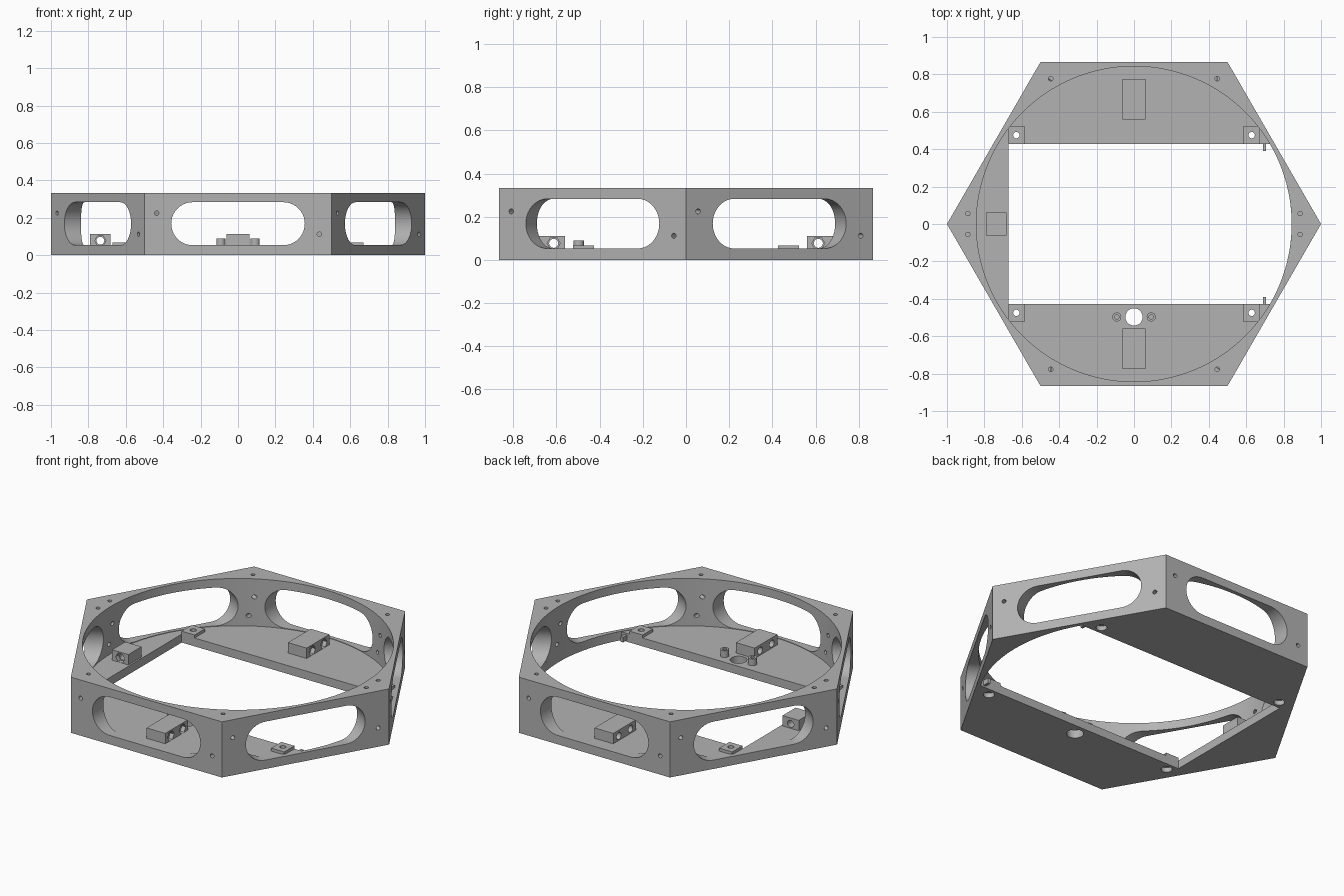
import bpy, bmesh, math
from mathutils import Matrix, Vector

cube = bpy.data.objects.get("Cube")
if cube:
    bpy.data.objects.remove(cube, do_unlink=True)

grey = bpy.data.materials.new("plain grey")
grey.use_nodes = True
grey.diffuse_color = (0.45, 0.45, 0.45, 1)
grey.node_tree.nodes["Principled BSDF"].inputs["Base Color"].default_value = grey.diffuse_color

HEIGHT, FLOOR, BORE, APOTHEM = 0.333, 0.05, 0.843, math.sqrt(3) / 2
OPEN_X, OPEN_Y = -0.672, 0.427


def arc(r, start, end, n, cx=0, cy=0):
    step = (end - start) / n
    return [(cx + r * math.cos(start + step * i), cy + r * math.sin(start + step * i))
            for i in range(n + 1)]


def circle(r, cx=0, cy=0, n=24):
    return arc(r, 0, math.tau, n, cx, cy)[:-1]


def rect(x0, x1, y0, y1):
    return [(x0, y0), (x1, y0), (x1, y1), (x0, y1)]


def prism(name, outline, z0, z1, frame=Matrix()):
    """Extrude a 2D outline between two heights of a local frame."""
    bm = bmesh.new()
    face = bm.faces.new([bm.verts.new((x, y, z0)) for x, y in outline])
    ext = bmesh.ops.extrude_face_region(bm, geom=[face])
    top = [v for v in ext["geom"] if isinstance(v, bmesh.types.BMVert)]
    bmesh.ops.translate(bm, verts=top, vec=(0, 0, z1 - z0))
    bmesh.ops.transform(bm, matrix=frame, verts=bm.verts)
    bmesh.ops.recalc_face_normals(bm, faces=bm.faces)
    mesh = bpy.data.meshes.new(name)
    bm.to_mesh(mesh)
    bm.free()
    mesh.materials.append(grey)
    obj = bpy.data.objects.new(name, mesh)
    bpy.context.scene.collection.objects.link(obj)
    return obj


def facing(angle, origin=(0, 0, 0)):
    """Frame with local z pointing outward at an angle and local y up."""
    n = Vector((math.cos(angle), math.sin(angle), 0))
    up = Vector((0, 0, 1))
    m = Matrix((up.cross(n), up, n)).transposed().to_4x4()
    return Matrix.Translation(origin) @ m


def cut(target, cutters):
    """Subtract the cutters, bake the result and remove them."""
    for c in cutters:
        mod = target.modifiers.new("cut", "BOOLEAN")
        mod.operation, mod.solver, mod.object = "DIFFERENCE", "EXACT", c
    bpy.context.view_layer.update()
    graph = bpy.context.evaluated_depsgraph_get()
    mesh = bpy.data.meshes.new_from_object(target.evaluated_get(graph))
    target.modifiers.clear()
    target.data = mesh
    for c in cutters:
        bpy.data.objects.remove(c, do_unlink=True)
    parts.append(target)


parts = []

# Hexagonal frame with a round bore and a floor opening
body = prism("hexagonal_frame", circle(1, n=6), 0, HEIGHT)
corner = math.asin(OPEN_Y / BORE)
opening = [(OPEN_X, OPEN_Y), (OPEN_X, -OPEN_Y)] + arc(BORE, -corner, corner, 24)
cutters = [prism("bore_cutter", circle(BORE, n=128), FLOOR, 1),
           prism("opening_cutter", opening, -0.1, 0.1)]

# Rounded window and two screw holes in each side wall
R, MID, HALF = 0.115, 0.168, 0.357
window = (arc(R, -math.pi / 2, math.pi / 2, 20, HALF - R, MID)
          + arc(R, math.pi / 2, 1.5 * math.pi, 20, R - HALF, MID))
for i in range(6):
    frame = facing(math.radians(30 + 60 * i))
    cutters.append(prism("window_cutter", window, 0.6, 0.95, frame))
    for x, z in ((-0.435, 0.225), (0.435, 0.112)):
        cutters.append(prism("screw_cutter", circle(0.012, x, z, 16), 0.69, 0.95, frame))

# Blind screw holes in the top rim
for sx in (-1, 1):
    for sy in (-1, 1):
        for x, y in ((0.445, 0.777), (0.888, 0.056)):
            cutters.append(prism("rim_cutter", circle(0.012, sx * x, sy * y, 16),
                                 HEIGHT - 0.1, HEIGHT + 0.1))

# Mounting pads at the opening corners, with counterbored holes below
for sx, x_side in ((-1, "right"), (1, "left")):
    for sy, y_side in ((-1, "front"), (1, "back")):
        x, y = sx * 0.629, sy * 0.475
        pad = prism(f"pad_{y_side}_{x_side}",
                    rect(x - 0.043, x + 0.043, y - 0.048, y + 0.048), FLOOR, 0.068)
        cut(pad, [prism("pad_hole", circle(0.017, x, y), 0, 0.2)])
        cutters += [prism("floor_hole", circle(0.017, x, y), -0.1, 0.2),
                    prism("counterbore", circle(0.03, x, y), -0.1, 0.028)]

# Cable hole in the front floor
cutters.append(prism("cable_hole", circle(0.046, 0, -0.497, 40), -0.1, 0.2))
cut(body, cutters)

# Hollow posts beside the cable hole
for sx, side in ((-1, "right"), (1, "left")):
    x = sx * 0.092
    post = prism(f"post_{side}", circle(0.024, x, -0.497), FLOOR, 0.09)
    cut(post, [prism("post_hole", circle(0.012, x, -0.497), FLOOR + 0.005, 0.2)])


# Blocks with horizontal bolt holes and hexagonal nut pockets
def block(name, outline, axis, holes, half):
    obj = prism(name, outline, FLOOR, 0.112)
    tools = []
    for x, y in holes:
        frame = facing(axis, (x, y, 0.077))
        tools.append(prism("bolt_hole", circle(0.021), -0.2, 0.2, frame))
        tools.append(prism("nut_pocket", circle(0.03, n=6), half - 0.025, 0.2, frame))
    cut(obj, tools)


for sy, side in ((-1, "front"), (1, "back")):
    block(f"block_{side}", rect(-0.062, 0.062, sy * 0.668 - 0.108, sy * 0.668 + 0.108),
          0, [(0, sy * 0.613), (0, sy * 0.723)], 0.062)
block("block_right", rect(-0.79, -0.682, -0.062, 0.062),
      -math.pi / 2, [(-0.736, 0)], 0.062)

# Small pegs on the floor edge
for sy, side in ((-1, "front"), (1, "back")):
    y = sy * 0.41
    parts.append(prism(f"peg_{side}", rect(0.69, 0.707, y - 0.02, y + 0.02), 0.01, 0.04))

# Smooth the curved walls and keep edges sharp
bpy.ops.object.select_all(action="DESELECT")
for obj in parts:
    obj.select_set(True)
bpy.context.view_layer.objects.active = body
bpy.ops.object.shade_smooth_by_angle(angle=math.radians(30))
